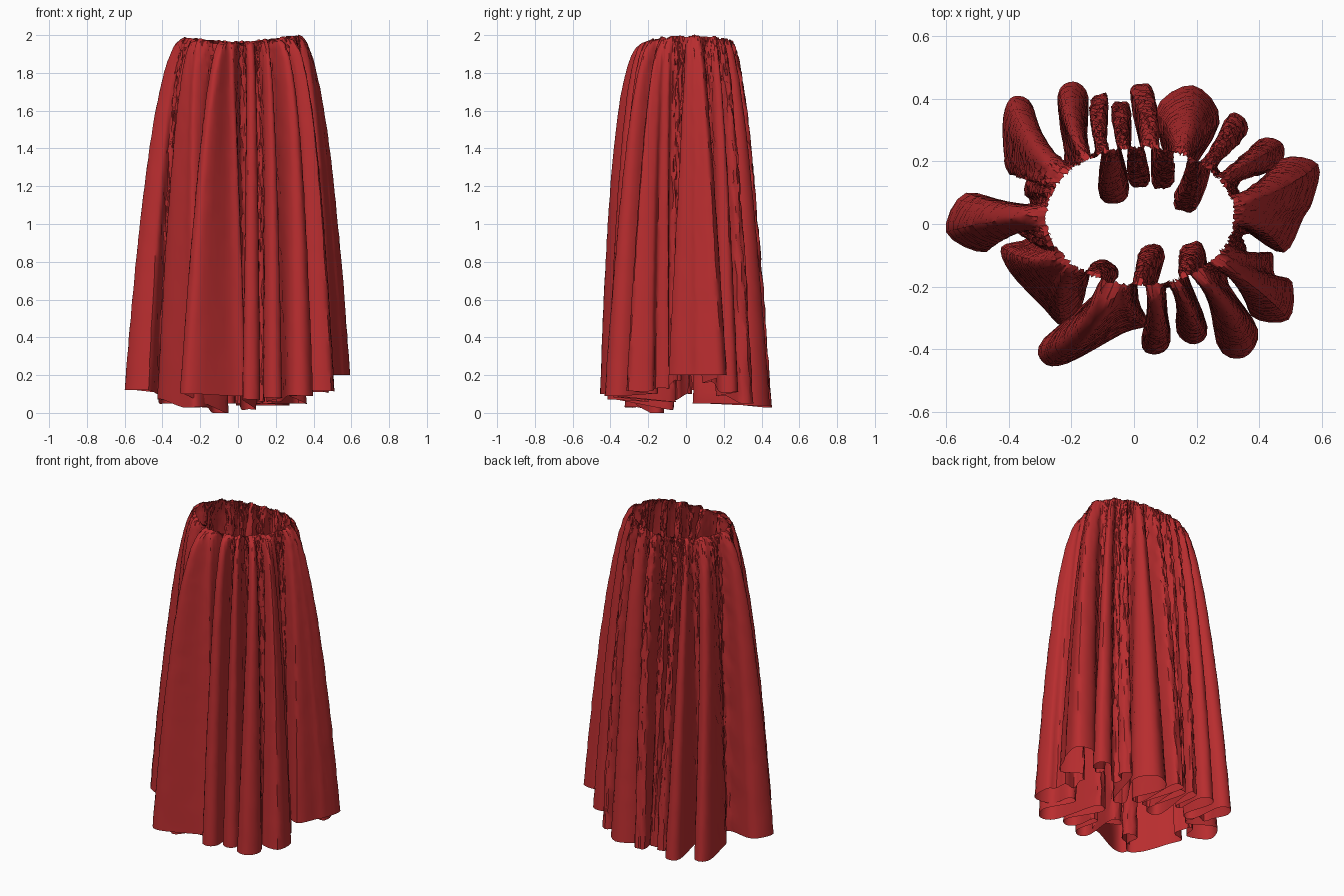
import bpy, bmesh, math, random
from mathutils import Vector

cube = bpy.data.objects.get("Cube")
if cube:
    bpy.data.objects.remove(cube, do_unlink=True)
random.seed(4)

# Hem folds, counter-clockwise from +x: centre x, centre y, radius, hem height.
# A positive radius bulges outward, a negative one bulges inward.
FOLDS = [
    (.455, -.005, .09, .20), (.52, .14, .085, .20), (.36, .12, -.03, .16),
    (.43, .225, .055, .11), (.29, .19, -.03, .09),
    (.325, .31, .04, .05), (.17, .08, -.04, .05),
    (.17, .34, .105, .04), (.09, .15, -.035, .05),
    (.025, .41, .037, .04), (.015, .15, -.032, .05),
    (-.04, .36, .03, .05), (-.065, .115, -.05, .05),
    (-.11, .385, .028, .05), (-.14, .24, -.02, .05),
    (-.195, .405, .05, .03), (-.26, .20, -.04, .05),
    (-.37, .36, .05, .05), (-.375, .20, .045, .08), (-.36, .08, -.03, .10),
    (-.505, .005, .1, .12), (-.41, .01, -.02, .10),
    (-.37, -.10, .06, .07), (-.23, -.26, .065, .03), (-.10, -.16, -.045, .0),
    (-.25, -.405, .055, .10), (-.01, -.295, .06, .09), (.055, -.105, -.04, .02),
    (.07, -.37, .047, .07), (.12, -.22, -.022, .06),
    (.185, -.335, .05, .08), (.19, -.10, -.04, .06),
    (.33, -.36, .07, .09), (.33, -.18, -.03, .10),
    (.44, -.24, .085, .115), (.41, -.13, .05, .13), (.36, -.045, -.02, .17),
]
N = len(FOLDS)
CENTRE, WAIST_RX, WAIST_RY = Vector((.02, .025)), .30, .22
STEPS, ROWS = 4, 44


def hem_controls():
    """Three points round each fold: entry, tip, exit."""
    pts = []
    for i, (x, y, r, z) in enumerate(FOLDS):
        a, b = FOLDS[i - 1], FOLDS[(i + 1) % N]
        c = Vector((x, y))
        d = (c - Vector((a[0] + b[0], a[1] + b[1])) / 2).normalized()
        side = Vector((-d.y, d.x)) * r
        for p in (c - side, c + d * abs(r), c + side):
            pts.append(Vector((p.x, p.y, z)))
    return pts


def catmull(p0, p1, p2, p3, t):
    return (p1 * 2 + (p2 - p0) * t + (p0 * 2 - p1 * 5 + p2 * 4 - p3) * t * t
            + (p1 * 3 - p0 - p2 * 3 + p3) * t ** 3) / 2


def waist_angles():
    """Angle of each fold at the waist, smoothed so the gathers stay in order."""
    raw = [math.atan2(f[1] - CENTRE.y, f[0] - CENTRE.x) for f in FOLDS]
    ang = [raw[0]]
    for i in range(1, N):
        ang.append(ang[-1] + math.remainder(raw[i] - ang[-1], math.tau))

    def at(i):
        return ang[i % N] + math.tau * (i // N)

    out = []
    for i in range(N):
        mean = sum(at(i + k) for k in range(-2, 3)) / 5
        out.append(mean * .8 + (ang[0] + math.tau * i / N) * .2)
    return out


# Columns of cloth in polar form: hem, waist and amount of crumpling
ctrl = hem_controls()
angles = waist_angles()
M = len(ctrl)
columns = []
for k in range(M):
    quad = [ctrl[(k + j) % M] for j in (-1, 0, 1, 2)]
    for s in range(STEPS):
        t = s / STEPS
        hem = catmull(*quad, t)
        f = (k + t - 1) / 3
        i = math.floor(f)
        a0 = angles[i % N] + math.tau * (i // N)
        a1 = angles[(i + 1) % N] + math.tau * ((i + 1) // N)
        a = a0 + (a1 - a0) * (f - i)
        rim_r = 1 / math.hypot(math.cos(a) / WAIST_RX, math.sin(a) / WAIST_RY)
        rim_z = 1.964 + .026 * math.cos(a) ** 2 + .006 * math.cos(a)
        rim_z += .004 * math.sin(17 * a) + .003 * math.sin(29 * a)
        out = hem.xy - CENTRE
        turn = math.remainder(math.atan2(out.y, out.x) - a, math.tau)
        crumple = .006 if abs(FOLDS[round(f) % N][2]) < .047 else .0015
        columns.append((a, turn, rim_r, out.length, rim_z, max(hem.z, 0), crumple))

# Loft from the gathered waist to the folded hem: the cloth flares out
# quickly below the waist, fuller at the front, while the folds widen steadily
bm = bmesh.new()
rows = []
for j in range(ROWS + 1):
    s = (j / ROWS) ** 1.35
    widen = s ** .7
    row = []
    for a, turn, r0, r1, z0, z1, crumple in columns:
        flare = s ** (.46 + .13 * math.sin(a))
        ang = a + turn * widen
        rad = r0 + (r1 - r0) * flare
        amp = 0 if j == ROWS else max(crumple, .006 * (1 - flare * 2))
        row.append(bm.verts.new((
            CENTRE.x + rad * math.cos(ang) + random.uniform(-amp, amp),
            CENTRE.y + rad * math.sin(ang) + random.uniform(-amp, amp),
            z0 + (z1 - z0) * s)))
    rows.append(row)
C = len(columns)
for upper, lower in zip(rows, rows[1:]):
    for i in range(C):
        n = (i + 1) % C
        bm.faces.new((upper[i], lower[i], lower[n], upper[n]))
mesh = bpy.data.meshes.new("gathered_skirt")
bm.to_mesh(mesh)
bm.free()
skirt = bpy.data.objects.new("gathered_skirt", mesh)
bpy.context.collection.objects.link(skirt)

# Red cloth
RED = (.48, .026, .028, 1)
red = bpy.data.materials.new("red_cloth")
red.use_nodes = True
red.diffuse_color = RED
red.node_tree.nodes["Principled BSDF"].inputs["Base Color"].default_value = RED
mesh.materials.append(red)

bpy.ops.object.select_all(action='DESELECT')
skirt.select_set(True)
bpy.context.view_layer.objects.active = skirt
bpy.ops.object.shade_smooth_by_angle(angle=math.radians(40))
